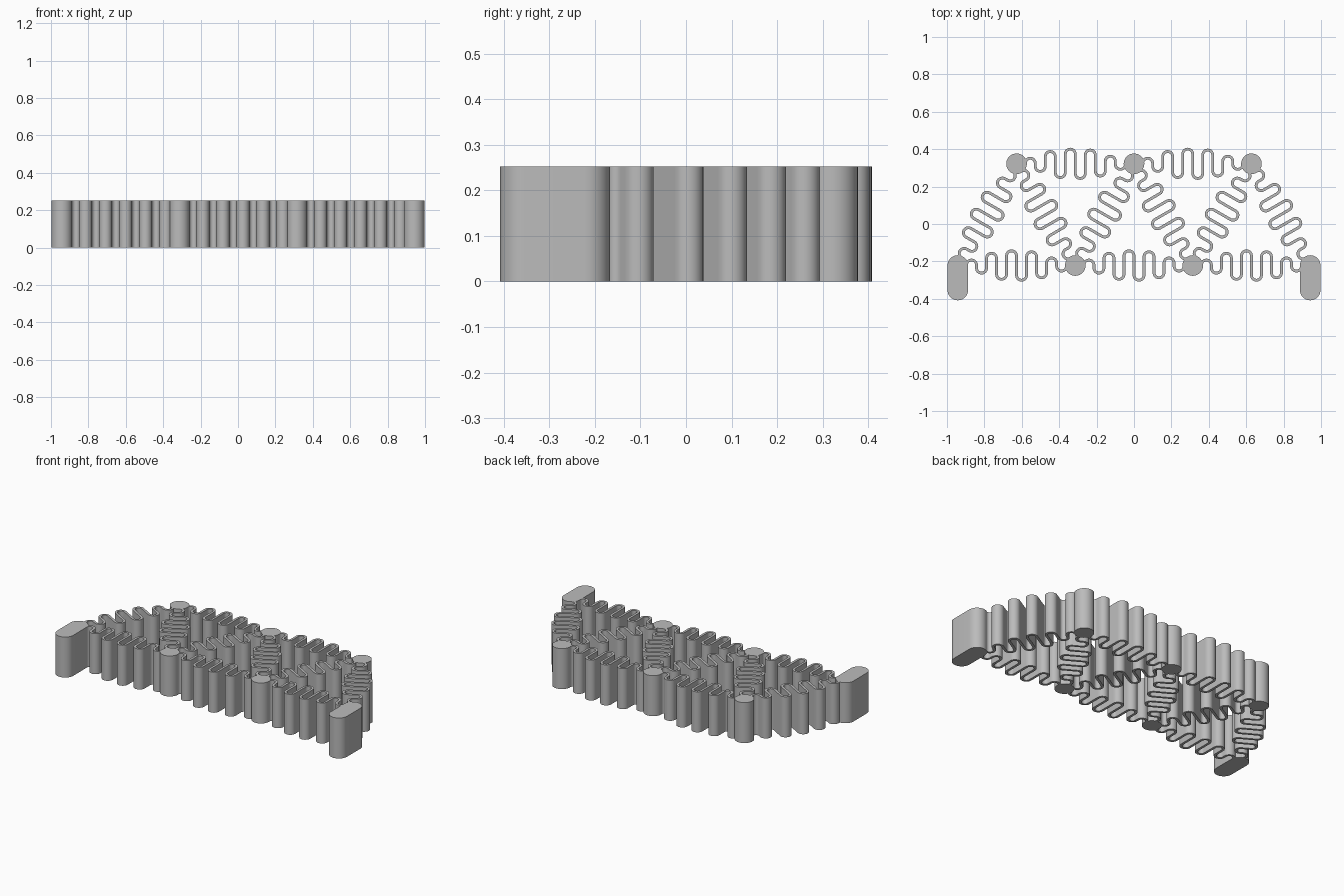
import bpy, bmesh, math
from mathutils import Vector

HEIGHT = 0.252     # extrusion height of every part
SPAN = 0.628       # distance between neighbouring hubs
HUB_R = 0.055
WALL = 0.015       # thickness of the spring wall
PITCH = 0.0535     # distance between neighbouring spring strands
REACH = [0.037, 0.048, 0.073, 0.081, 0.086]   # outer reach of each bend, end to middle
TOP_Y, LOW_Y = 0.322, -0.222

cube = bpy.data.objects.get("Cube")
if cube:
    bpy.data.objects.remove(cube, do_unlink=True)

grey = bpy.data.materials.new("plain_grey")
grey.use_nodes = True
grey.diffuse_color = (0.5, 0.5, 0.5, 1)
grey.node_tree.nodes["Principled BSDF"].inputs["Base Color"].default_value = (0.5, 0.5, 0.5, 1)


def add_object(name, mesh, location=(0, 0, 0), angle=0):
    ob = bpy.data.objects.new(name, mesh)
    ob.location = location
    ob.rotation_euler.z = angle
    bpy.context.collection.objects.link(ob)
    return ob


def raise_mesh(name, bm):
    """Turn a flat outline into a closed solid of the common height."""
    up = bmesh.ops.extrude_face_region(bm, geom=bm.faces[:], use_keep_orig=True)
    verts = [g for g in up["geom"] if isinstance(g, bmesh.types.BMVert)]
    bmesh.ops.translate(bm, verts=verts, vec=(0, 0, HEIGHT))
    bmesh.ops.recalc_face_normals(bm, faces=bm.faces[:])
    mesh = bpy.data.meshes.new(name)
    bm.to_mesh(mesh)
    bm.free()
    mesh.materials.append(grey)
    return mesh


def post_mesh(name, length):
    """Round post, stretched towards -y by the given length."""
    bm = bmesh.new()
    steps = 24
    ring = []
    for start, y in ((0, 0), (math.pi, -length)):
        for i in range(steps + (1 if length else 0)):
            a = start + math.pi * i / steps
            ring.append(bm.verts.new((HUB_R * math.cos(a), y + HUB_R * math.sin(a), 0)))
    bm.faces.new(ring)
    return raise_mesh(name, bm)


def spring_mesh():
    """Meandering strip along +x with bends that grow towards its middle."""
    radius = PITCH / 2
    bends = REACH + REACH[::-1]
    path = []                                  # (point, sideways direction)
    for k, reach in enumerate(bends):
        side = 1 if k % 2 == 0 else -1
        centre = Vector((SPAN / 2 + (k - 4.5) * PITCH, side * (reach - WALL / 2 - radius), 0))
        for i in range(13):
            a = math.pi * (1 - i / 12)
            out = Vector((math.cos(a), side * math.sin(a), 0))
            path.append((centre + radius * out, out * side))
    bm = bmesh.new()
    pairs = [[bm.verts.new(p + n * s * WALL / 2) for s in (1, -1)] for p, n in path]
    for (a, b), (c, d) in zip(pairs, pairs[1:]):
        bm.faces.new((a, b, d, c))
    return raise_mesh("spring", bm)


parts = []

# Round hubs and elongated end feet
hub = post_mesh("hub", 0)
foot = post_mesh("end_foot", 0.131)
for i in (-1, 0, 1):
    parts.append(add_object("back_hub", hub, (i * SPAN, TOP_Y, 0)))
for i in (-0.5, 0.5):
    parts.append(add_object("front_hub", hub, (i * SPAN, LOW_Y, 0)))
for i in (-1.5, 1.5):
    parts.append(add_object("end_foot", foot, (i * SPAN, LOW_Y, 0)))

# Springs linking the hubs in a row of triangles
spring = spring_mesh()
for i in (-1, 0):
    parts.append(add_object("back_spring", spring, (i * SPAN, TOP_Y, 0)))
for i in (-1.5, -0.5, 0.5):
    parts.append(add_object("front_spring", spring, (i * SPAN, LOW_Y, 0)))
    parts.append(add_object("rising_spring", spring, (i * SPAN, LOW_Y, 0), math.radians(60)))
for i in (-1, 0, 1):
    parts.append(add_object("falling_spring", spring, (i * SPAN, TOP_Y, 0), math.radians(-60)))

# Smooth round walls, sharp rims
for mesh in (hub, foot, spring):
    ob = next(o for o in parts if o.data == mesh)
    bpy.ops.object.select_all(action='DESELECT')
    ob.select_set(True)
    bpy.context.view_layer.objects.active = ob
    bpy.ops.object.shade_smooth_by_angle(angle=math.radians(35))
